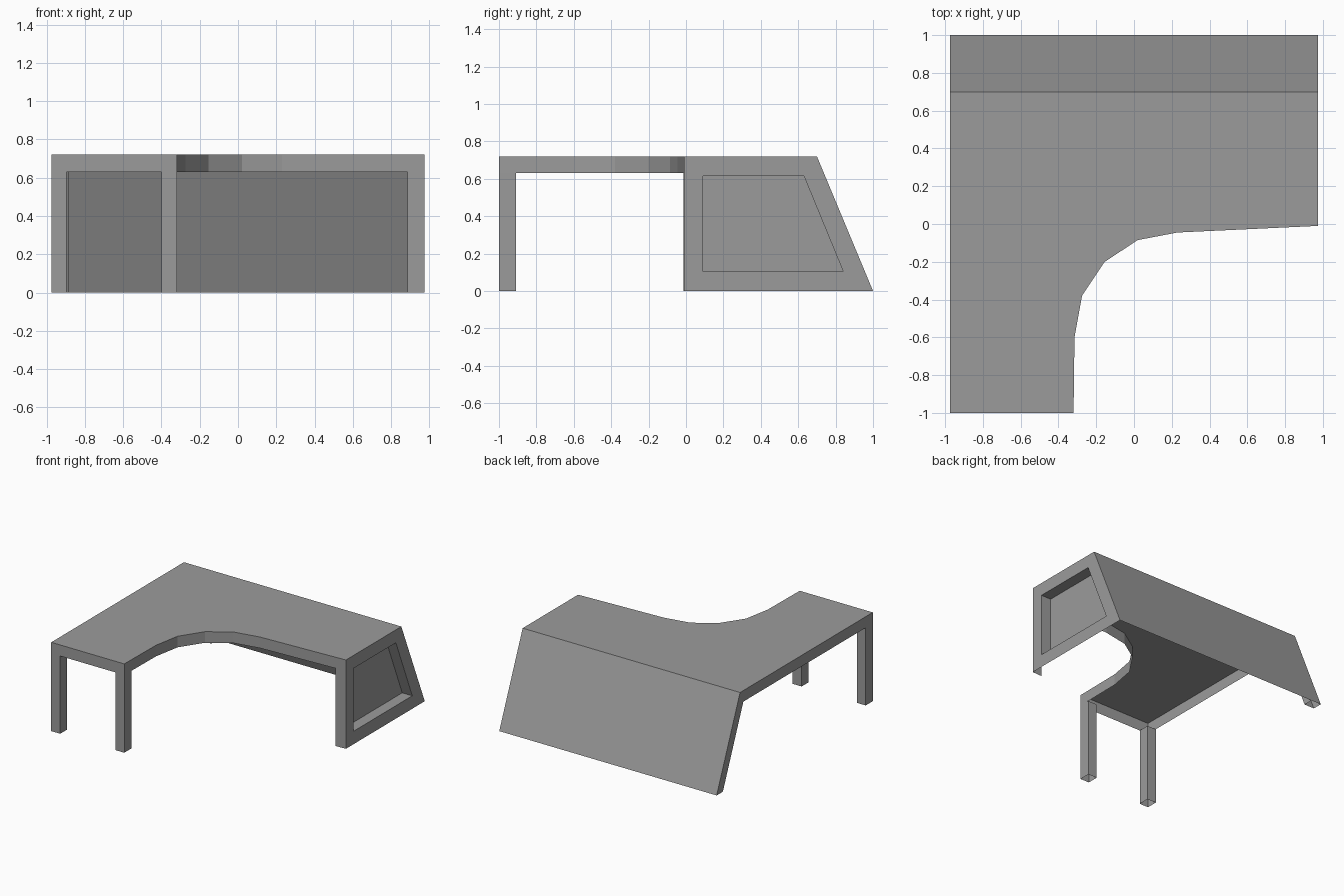
import bpy
import bmesh

cube = bpy.data.objects.get("Cube")
if cube:
    bpy.data.objects.remove(cube, do_unlink=True)

grey = bpy.data.materials.new("plain grey")
grey.use_nodes = True
grey.diffuse_color = (0.33, 0.33, 0.33, 1)
grey.node_tree.nodes["Principled BSDF"].inputs["Base Color"].default_value = grey.diffuse_color

SIDE = 0.975      # half width
TOP = 0.72        # desk height
RIM = 0.63        # lower edge of the rim
WALL = 0.09       # width of legs and frames
FRONT = -0.01     # front of the end panel


def back_y(z):
    """Depth of the leaning back at a height."""
    return 1 - 0.3 * z / TOP


def build(name, faces):
    """Make an object from polygons, joining shared corners."""
    bm = bmesh.new()
    for pts in faces:
        bm.faces.new([bm.verts.new(p) for p in pts])
    bmesh.ops.remove_doubles(bm, verts=bm.verts, dist=0.0005)
    mesh = bpy.data.meshes.new(name)
    bm.to_mesh(mesh)
    bm.free()
    mesh.materials.append(grey)
    obj = bpy.data.objects.new(name, mesh)
    bpy.context.collection.objects.link(obj)
    return obj


def strip(low, high, closed=True):
    """Quads joining two matching loops."""
    n = len(low)
    return [(low[i], low[(i + 1) % n], high[(i + 1) % n], high[i])
            for i in range(n if closed else n - 1)]


# Worktop with a curved front corner and a hanging rim
curve = [(-0.32, -1), (-0.315, -0.6), (-0.275, -0.38), (-0.155, -0.2),
         (0.02, -0.085), (0.23, -0.045), (SIDE, FRONT)]
rear = back_y(TOP)
outline = [(-SIDE, rear), (-SIDE, -1)] + curve
upper = [(x, y, TOP) for x, y in outline]
lower = [(x, back_y(RIM) if y == rear else y, RIM) for x, y in outline]
build("worktop", [upper + [(SIDE, rear, TOP)]] + strip(lower, upper, False))

# Leaning back panel
build("back_panel", [[(SIDE, 1, 0), (-SIDE, 1, 0), (-SIDE, rear, TOP), (SIDE, rear, TOP)]])

# Two straight front legs, open underneath
for name, x in (("front_corner_leg", -SIDE), ("front_inner_leg", -0.32 - 0.08)):
    plan = [(x, -1), (x + 0.08, -1), (x + 0.08, -1 + WALL), (x, -1 + WALL)]
    build(name, strip([(a, b, 0) for a, b in plan], [(a, b, RIM) for a, b in plan]))

# Leaning rear leg fixed to the back panel
plan = [(-SIDE, 0), (-SIDE, -0.08), (-SIDE + WALL, -0.08), (-SIDE + WALL, 0)]
build("rear_leg", strip([(x, back_y(0) + y, 0) for x, y in plan],
                        [(x, back_y(RIM) + y, RIM) for x, y in plan], False))

# End panel with a recessed centre and a front flange
outer = [(FRONT, 0), (1, 0), (rear, TOP), (FRONT, TOP)]
inner = [(0.09, 0.105), (0.84, 0.105), (0.63, 0.615), (0.09, 0.615)]
frame = [(SIDE, y, z) for y, z in outer]
edge = [(SIDE, y, z) for y, z in inner]
recess = [(SIDE - WALL, y, z) for y, z in inner]
flange = [(SIDE - WALL, FRONT - 0.004, 0), (SIDE, FRONT, 0),
          (SIDE, FRONT, RIM), (SIDE - WALL, FRONT - 0.004, RIM)]
build("end_panel", strip(frame, edge) + strip(edge, recess) + [recess, flange])
